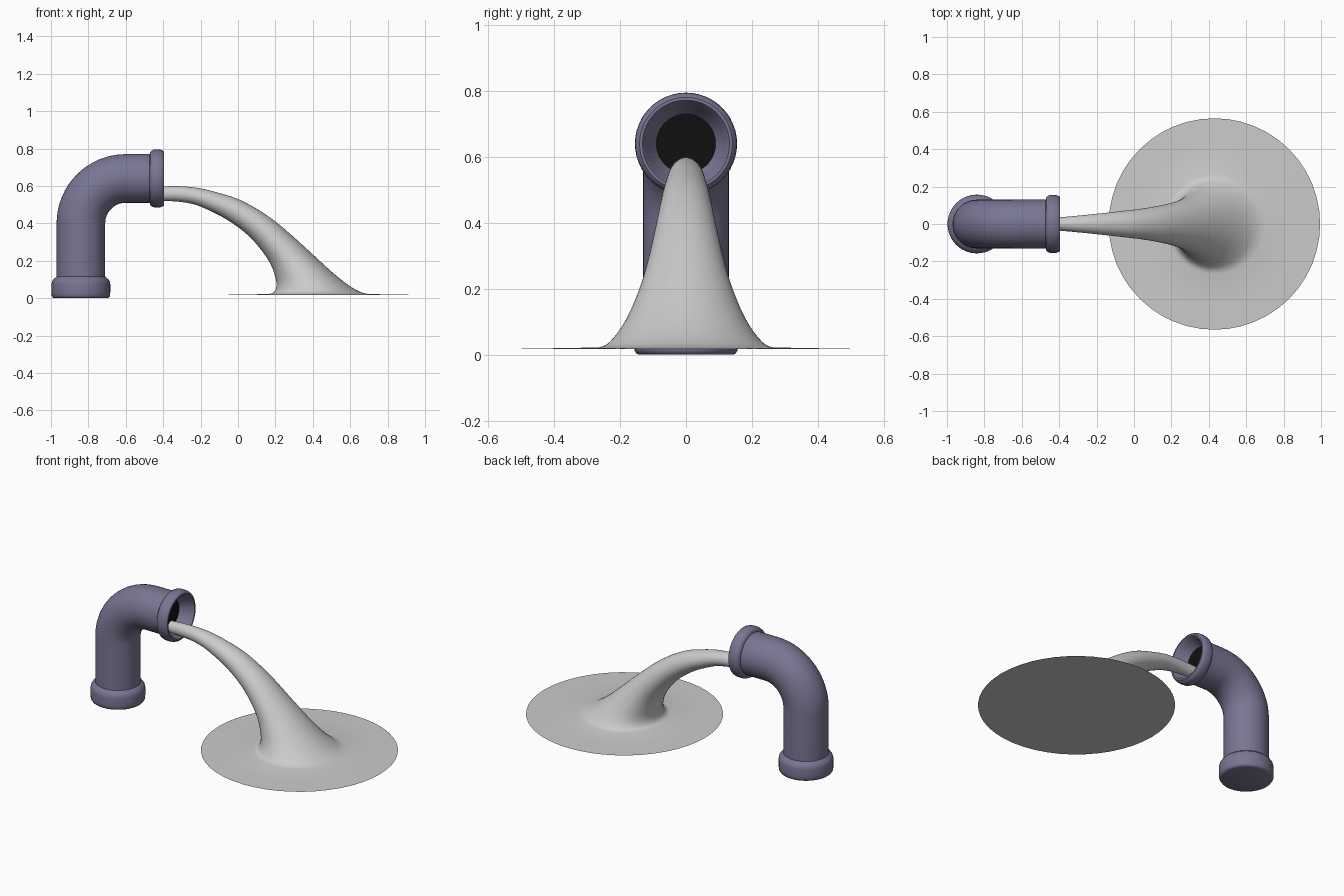
import bpy, bmesh, math
from mathutils import Vector

if "Cube" in bpy.data.objects:
    bpy.data.objects.remove(bpy.data.objects["Cube"])


def material(name, rgb):
    m = bpy.data.materials.new(name)
    m.diffuse_color = (*rgb, 1)
    m.use_nodes = True
    m.node_tree.nodes["Principled BSDF"].inputs["Base Color"].default_value = m.diffuse_color
    return m


def loft(name, rings, segs, mat=None, cap_start=False, cap_end=False, angle=40):
    """Skin elliptical rings given as (upper x, upper z, lower x, lower z, half width)."""
    bm = bmesh.new()
    loops = []
    for ux, uz, lx, lz, w in rings:
        up, low = Vector((ux, 0, uz)), Vector((lx, 0, lz))
        c, n, side = (up + low) / 2, (up - low) / 2, Vector((0, w, 0))
        loops.append([bm.verts.new(c + n * math.cos(t) + side * math.sin(t))
                      for t in (2 * math.pi * i / segs for i in range(segs))])
    for a, b in zip(loops, loops[1:]):
        for i in range(segs):
            j = (i + 1) % segs
            bm.faces.new((a[i], a[j], b[j], b[i]))
    if cap_start:
        bm.faces.new(loops[0][::-1])
    if cap_end:
        bm.faces.new(loops[-1])
    bmesh.ops.recalc_face_normals(bm, faces=bm.faces)
    me = bpy.data.meshes.new(name)
    bm.to_mesh(me)
    bm.free()
    ob = bpy.data.objects.new(name, me)
    bpy.context.collection.objects.link(ob)
    if mat:
        me.materials.append(mat)
    bpy.ops.object.select_all(action='DESELECT')
    ob.select_set(True)
    bpy.context.view_layer.objects.active = ob
    bpy.ops.object.shade_smooth_by_angle(angle=math.radians(angle))
    return ob


def catmull(rows, steps):
    """Smoothly interpolate between ring rows."""
    pts = [rows[0]] + rows + [rows[-1]]
    out = []
    for p0, p1, p2, p3 in zip(pts, pts[1:], pts[2:], pts[3:]):
        for k in range(steps):
            t = k / steps
            out.append([0.5 * (2 * b + (c - a) * t + (2 * a - 5 * b + 4 * c - d) * t * t
                               + (3 * b - a - 3 * c + d) * t ** 3)
                        for a, b, c, d in zip(p0, p1, p2, p3)])
    return out + [rows[-1]]


PIPE_X, PIPE_Z, BEND, R = -0.84, 0.64, 0.24, 0.13


def upright(z, r):
    return (PIPE_X - r, z, PIPE_X + r, z, r)


def level(x, r):
    return (x, PIPE_Z + r, x, PIPE_Z - r, r)


def elbow(a):
    cx, cz = PIPE_X + BEND, PIPE_Z - BEND
    co, si = math.cos(a), math.sin(a)
    return (cx - (BEND + R) * co, cz + (BEND + R) * si,
            cx - (BEND - R) * co, cz + (BEND - R) * si, R)


purple = material("pipe_purple", (0.19, 0.18, 0.29))
black = material("pipe_dark", (0.005, 0.005, 0.005))

# Pipe: foot collar, riser, elbow, outlet collar and funnel-shaped mouth
pipe = [upright(z, r) for z, r in ((0, 0.142), (0.003, 0.15), (0.012, 0.156), (0.03, 0.157),
                                   (0.075, 0.157), (0.09, 0.154), (0.102, 0.146),
                                   (0.11, 0.135), (0.115, R))]
pipe += [elbow(math.pi / 2 * i / 16) for i in range(17)]
pipe += [level(x, r) for x, r in ((-0.472, R), (-0.47, 0.14), (-0.463, 0.149), (-0.45, 0.154),
                                  (-0.435, 0.155), (-0.415, 0.154), (-0.402, 0.149),
                                  (-0.395, 0.141), (-0.395, 0.132), (-0.402, 0.127),
                                  (-0.425, 0.117), (-0.455, 0.102), (-0.475, 0.09))]
loft("pipe", pipe, 48, purple, cap_start=True)

# Dark disc closing the mouth
loft("pipe_opening", [level(-0.476, 0.002), level(-0.475, 0.092)], 48, black, cap_start=True)

# Water stream falling and flaring out into the puddle
stream = [
    (-0.47, 0.594, -0.47, 0.52, 0.032),
    (-0.39, 0.598, -0.40, 0.52, 0.036),
    (-0.30, 0.598, -0.31, 0.515, 0.044),
    (-0.20, 0.587, -0.23, 0.50, 0.053),
    (-0.10, 0.562, -0.16, 0.472, 0.062),
    (0.00, 0.53, -0.08, 0.432, 0.072),
    (0.10, 0.478, 0.00, 0.38, 0.083),
    (0.20, 0.41, 0.07, 0.32, 0.097),
    (0.30, 0.325, 0.13, 0.25, 0.115),
    (0.39, 0.243, 0.175, 0.18, 0.137),
    (0.48, 0.16, 0.20, 0.11, 0.168),
    (0.55, 0.10, 0.206, 0.07, 0.195),
    (0.61, 0.057, 0.20, 0.043, 0.221),
    (0.66, 0.031, 0.185, 0.028, 0.243),
    (0.70, 0.022, 0.165, 0.022, 0.264),
]
puddle = [(0.86, 0.019, 0.0, 0.019, 0.43), (0.995, 0.017, -0.135, 0.017, 0.565)]
loft("water_stream", catmull(stream, 3) + puddle, 48, None, cap_start=True, cap_end=True, angle=60)
